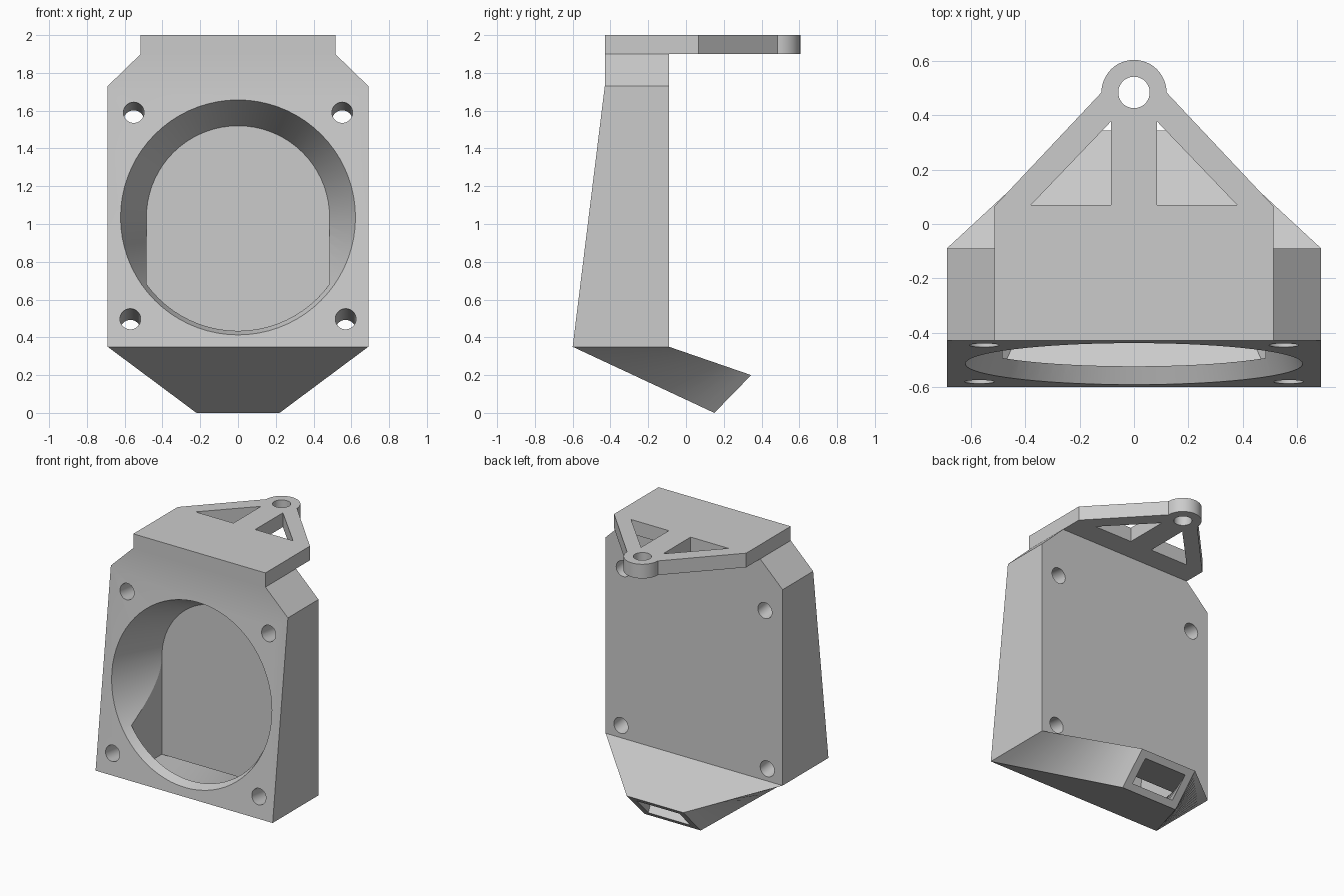
import bpy, bmesh
from math import sin, cos, pi, atan2
from mathutils import Vector

cube = bpy.data.objects.get("Cube")
if cube:
    bpy.data.objects.remove(cube, do_unlink=True)

grey = bpy.data.materials.new("plain grey")
grey.use_nodes = True
COLOUR = (0.6, 0.6, 0.6, 1)
grey.diffuse_color = COLOUR
grey.node_tree.nodes["Principled BSDF"].inputs["Base Color"].default_value = COLOUR


def loft(name, rings):
    """Closed solid skinned through rings that share a point count."""
    bm = bmesh.new()
    loops = [[bm.verts.new(p) for p in ring] for ring in rings]
    n = len(loops[0])
    for a, b in zip(loops, loops[1:]):
        for i in range(n):
            j = (i + 1) % n
            bm.faces.new((a[i], a[j], b[j], b[i]))
    bm.faces.new(loops[0])
    bm.faces.new(loops[-1])
    bmesh.ops.recalc_face_normals(bm, faces=bm.faces)
    mesh = bpy.data.meshes.new(name)
    bm.to_mesh(mesh)
    bm.free()
    mesh.materials.append(grey)
    obj = bpy.data.objects.new(name, mesh)
    bpy.context.collection.objects.link(obj)
    return obj


def rect(x, front, back):
    """Ring of four points; front and back are (y, z)."""
    return [Vector(p) for p in ((-x, *front), (x, *front), (x, *back), (-x, *back))]


def blend(a, b, steps):
    return [[p.lerp(q, k / steps) for p, q in zip(a, b)] for k in range(steps)]


def prism(name, outline, z0, z1):
    return loft(name, [[(x, y, z) for x, y in outline] for z in (z0, z1)])


def circle(r, cy, n=48, start=0.0, end=2 * pi):
    return [(r * cos(start + (end - start) * i / n), cy + r * sin(start + (end - start) * i / n))
            for i in range(n)]


def boolean(obj, tool, operation="DIFFERENCE"):
    mod = obj.modifiers.new("cut", "BOOLEAN")
    mod.operation, mod.solver, mod.object = operation, "EXACT", tool
    bpy.context.view_layer.objects.active = obj
    bpy.ops.object.modifier_apply(modifier=mod.name)
    bpy.data.objects.remove(tool, do_unlink=True)


SLOPE = 0.17 / 1.38


def front_y(z):
    return -0.6 + SLOPE * (z - 0.35)


# Housing with sloping front, chamfered shoulders and tapered nozzle
base = rect(0.69, (-0.6, 0.35), (-0.09, 0.35))
mouth = rect(0.22, (0.15, 0.0), (0.345, 0.2))
housing = loft("duct_housing", blend(mouth, base, 12) + [
    base,
    rect(0.69, (-0.43, 1.73), (-0.09, 1.73)),
    rect(0.515, (-0.43, 1.9), (-0.09, 1.9))])

# Inner air channel running down to the outlet
inner = rect(0.485, (-0.535, 0.35), (-0.155, 0.35))
outlet = rect(0.165, (0.184, 0.035), (0.311, 0.165))
past = [p + Vector((0, 0.036, -0.035)) for p in outlet]
boolean(housing, loft("channel_cutter", [past] + blend(outlet, inner, 12) + [
    inner, rect(0.485, (front_y(1.035) + 0.065, 1.035), (-0.155, 1.035))]))

# Round intake narrowing towards the back wall
face = circle(0.622, 1.035, 72)
boolean(housing, loft("intake_cutter", [
    [(x, front_y(z) - 0.1, z) for x, z in face],
    [(x, front_y(z), z) for x, z in face],
    [(x, -0.155, z) for x, z in circle(0.485, 1.035, 72)]]))

# Four screw holes square to the sloping front
for x, z in ((0.552, 1.59), (0.57, 0.497)):
    for side in (-1, 1):
        rings = []
        for depth in (-0.1, 0.7):
            rings.append([(side * x + u, front_y(z) + depth + v * SLOPE, z - depth * SLOPE + v)
                          for u, v in circle(0.055, 0, 32)])
        boolean(housing, loft("screw_cutter", rings))

# Top mounting plate with rounded eyelet
EYE = 0.485
plate = prism("mounting_plate",
              [(-0.515, -0.43), (0.515, -0.43), (0.515, 0.065), (0.12, EYE)]
              + circle(0.12, EYE, 24, 0, pi)[1:] + [(-0.12, EYE), (-0.515, 0.065)], 1.9, 2.0)
boolean(plate, prism("eyelet_cutter", circle(0.058, EYE), 1.8, 2.1))
for s in (-1, 1):
    boolean(plate, prism("window_cutter",
                         [(s * 0.085, 0.07), (s * 0.38, 0.07), (s * 0.085, 0.378)], 1.8, 2.1))

# Smooth curved surfaces, crisp edges
for obj in (housing, plate):
    bpy.ops.object.select_all(action="DESELECT")
    obj.select_set(True)
    bpy.context.view_layer.objects.active = obj
    bpy.ops.object.shade_smooth_by_angle(angle=pi / 12)
